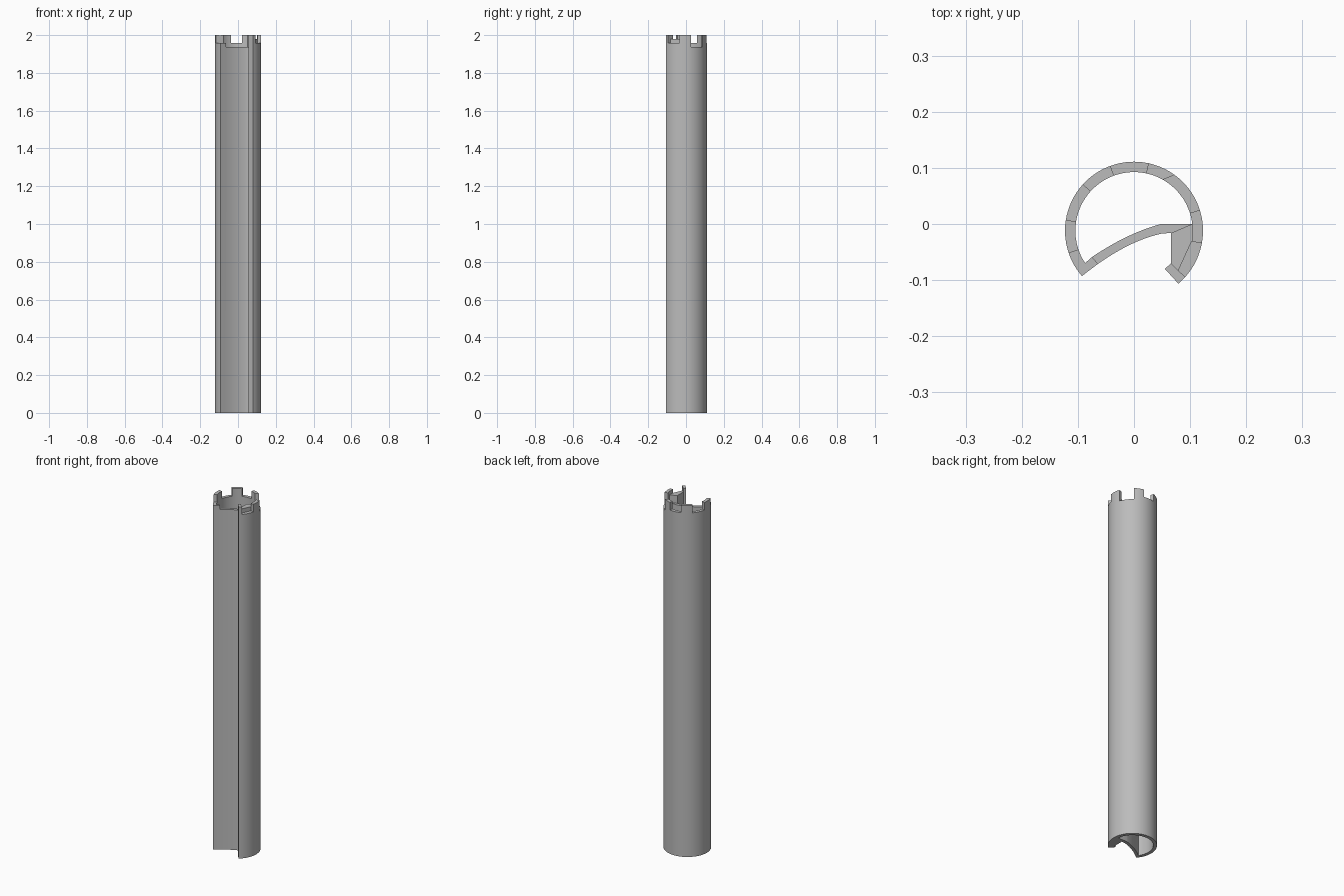
import bpy, bmesh, math
from mathutils import Vector

cube = bpy.data.objects.get("Cube")
if cube:
    bpy.data.objects.remove(cube, do_unlink=True)

CENTRE = Vector((0, -0.012))
R_OUT, R_IN = 0.123, 0.1045
LOW, MID, LEDGE, TOP = 1.936, 1.957, 1.98, 2.0
cells = []                       # (plan polygon, height) for every piece of the section


def polar(radius, degrees):
    a = math.radians(degrees)
    return CENTRE + Vector((math.cos(a), math.sin(a))) * radius


def bezier(a, c, b, n):
    return [a * (1 - t) ** 2 + c * 2 * t * (1 - t) + b * t * t
            for t in (i / n for i in range(n + 1))]


def strip(left, right, height):
    """Quads between two point rows, all at one height."""
    for i in range(len(left) - 1):
        cells.append(([left[i], left[i + 1], right[i + 1], right[i]], height))


def arc(radius, start, end, n):
    return [polar(radius, start + (end - start) * i / n) for i in range(n + 1)]


# Battlemented tube wall: outer start, outer end, inner start, inner end, height
sectors = [
    (-10.5, 6.6, -10.5, 6.6, TOP),
    (6.6, 17.6, 6.6, 17.6, TOP),
    (17.6, 54, 17.6, 60.5, LOW),
    (54, 78, 60.5, 78, TOP),
    (78, 110, 78, 110, MID),
    (110, 138, 110, 138, TOP),
    (138, 171, 138, 171, MID),
    (171, 199, 171, 199, TOP),
    (199, 221, 199, 213.5, MID),
]
for o0, o1, i0, i1, h in sectors:
    n = max(3, round((o1 - o0) / 4))
    strip(arc(R_OUT, o0, o1, n), arc(R_IN, i0, i1, n), h)

# Wall beside the hooked edge, straight on its inner side
N = 8
chord_a, chord_b = Vector((0.079, -0.083)), polar(R_IN, -10.5)
chord = [chord_a.lerp(chord_b, i / N) for i in range(N + 1)]
strip(arc(R_OUT, -42, -10.5, N), chord, MID)

# Hooked edge post
lip = Vector((0.066, -0.07))
cells.append(([polar(R_OUT, -50), polar(R_OUT, -46), polar(R_OUT, -42), chord_a, lip,
               Vector((0.055, -0.08))], TOP))

# Curved web across the tube
upper = bezier(Vector((-0.075, -0.059)), Vector((-0.0125, -0.0165)), Vector((0.048, 0)), 12)
lower = bezier(Vector((-0.064, -0.071)), Vector((-0.003, -0.028)), Vector((0.05, -0.017)), 12)
strip([polar(R_IN, 213.5), upper[0]], [polar(R_OUT, 221), lower[0]], MID)
strip(upper, lower, LOW)
web_end, step = polar(R_IN, 6.6), Vector((0.066, -0.016))
strip([upper[-1], web_end], [lower[-1], step], LOW)

# Solid block between the web and the hook
cells.append(([step, lip] + chord + arc(R_IN, -10.5, 6.6, 4)[1:], LEDGE))


def key(p):
    return (round(p.x, 5), round(p.y, 5))


def ccw(poly):
    area = sum(a.x * b.y - b.x * a.y for a, b in zip(poly, poly[1:] + poly[:1]))
    return poly if area > 0 else poly[::-1]


# Raise the cells, walling only the exposed edges
cells = [(ccw(p), h) for p, h in cells]
owner = {(key(a), key(b)): h for p, h in cells for a, b in zip(p, p[1:] + p[:1])}
bm = bmesh.new()
cache = {}


def vert(p, z):
    k = key(p) + (z,)
    if k not in cache:
        cache[k] = bm.verts.new((p.x, p.y, z))
    return cache[k]


def face(verts, smooth=False):
    bm.faces.new(verts).smooth = smooth


for poly, h in cells:
    face([vert(p, h) for p in poly])
    face([vert(p, 0.0) for p in reversed(poly)])
    for a, b in zip(poly, poly[1:] + poly[:1]):
        beside = owner.get((key(b), key(a)))
        levels = [0.0, LOW, h] if beside is None else [beside, h]
        for z0, z1 in zip(levels, levels[1:]):
            if z1 > z0:
                face([vert(a, z0), vert(b, z0), vert(b, z1), vert(a, z1)], True)

mesh = bpy.data.meshes.new("slotted_tube")
bm.to_mesh(mesh)
bm.free()
tube = bpy.data.objects.new("slotted_tube", mesh)
bpy.context.collection.objects.link(tube)

# Plain grey
grey = bpy.data.materials.new("plain_grey")
grey.use_nodes = True
colour = (0.5, 0.5, 0.5, 1)
grey.diffuse_color = colour
grey.node_tree.nodes["Principled BSDF"].inputs["Base Color"].default_value = colour
mesh.materials.append(grey)

bpy.ops.object.select_all(action="DESELECT")
tube.select_set(True)
bpy.context.view_layer.objects.active = tube
bpy.ops.object.shade_smooth_by_angle(angle=math.radians(25))
